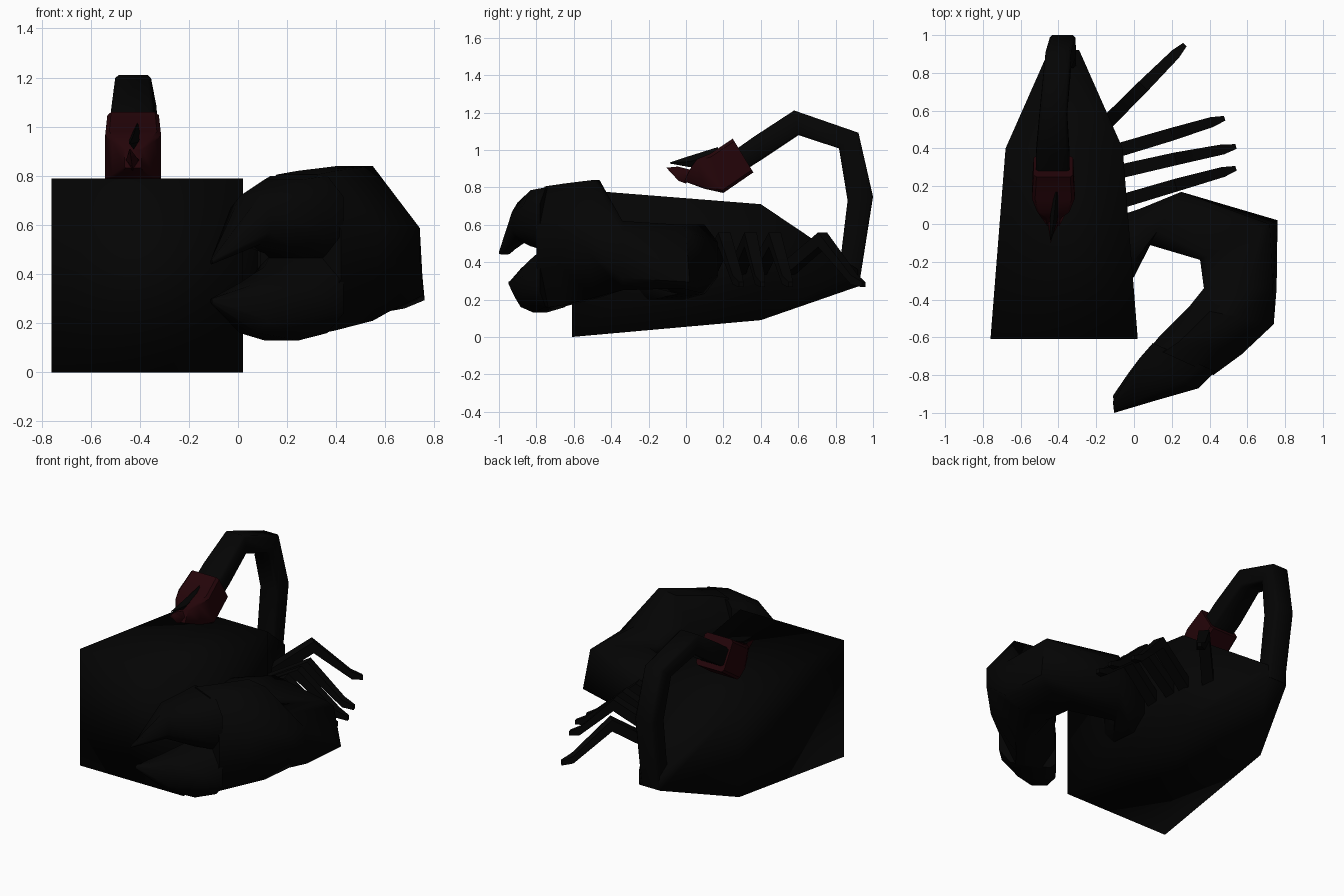
import bpy, bmesh, math
from mathutils import Vector as V


def material(name, col):
    m = bpy.data.materials.new(name)
    m.diffuse_color = (*col, 1)
    return m


BLACK = material("black_shell", (0.0012, 0.0012, 0.0012))
RED = material("dark_red", (0.017, 0.0012, 0.0025))


def loft(name, rings, mat=BLACK, angle=60):
    """Skin a series of equal-sized rings and cap both ends."""
    bm = bmesh.new()
    vs = [[bm.verts.new(p) for p in r] for r in rings]
    n = len(vs[0])
    for a, b in zip(vs, vs[1:]):
        for i in range(n):
            j = (i + 1) % n
            bm.faces.new((a[i], a[j], b[j], b[i]))
    bm.faces.new(vs[0][::-1])
    bm.faces.new(vs[-1])
    bmesh.ops.recalc_face_normals(bm, faces=bm.faces)
    me = bpy.data.meshes.new(name)
    bm.to_mesh(me)
    bm.free()
    me.materials.append(mat)
    ob = bpy.data.objects.new(name, me)
    bpy.context.collection.objects.link(ob)
    bpy.context.view_layer.objects.active = ob
    ob.select_set(True)
    bpy.ops.object.shade_smooth_by_angle(angle=math.radians(angle))
    ob.select_set(False)
    return ob


def ring(c, u, v, n=6, phase=0):
    c, u, v = V(c), V(u), V(v)
    return [c + u * math.cos(t) + v * math.sin(t)
            for t in (phase + 2 * math.pi * i / n for i in range(n))]


def eight(c, u, v, k=0.5, ko=None, kz=None, ku=1):
    """Chamfered box section; ko = top width on the outer side, kz = outer side height,
    ku = reach of the upper outer corner."""
    ko = k if ko is None else ko
    kz = k if kz is None else kz
    pts = [(1, -kz), (ku, kz), (ko, 1), (-k, 1), (-1, k), (-1, -k), (-k, -1), (ko, -1)]
    return [V(c) + V(u) * a + V(v) * b for a, b in pts]


def slab(inner, outer, lo, hi, *ks):
    """Upright eight-sided section between two plan points."""
    c = ((inner[0] + outer[0]) / 2, (inner[1] + outer[1]) / 2, (lo + hi) / 2)
    u = V((outer[0] - inner[0], outer[1] - inner[1], 0)) / 2
    return eight(c, u, (0, 0, (hi - lo) / 2), *ks)


# Body: tapering box
CX = -0.37
loft("body", [[V((CX + s * w, y, z)) for s, z in ((-1, lo), (1, lo), (1, hi), (-1, hi))]
              for y, w, lo, hi in ((-0.61, 0.39, 0, 0.79), (0.40, 0.31, 0.09, 0.71),
                                   (0.92, 0.08, 0.27, 0.36))], angle=180)

# Tail: chamfered tube curling up and forward (x, y, z, half width, depth y, depth z)
loft("tail", [eight((x, y, z), (w, 0, 0), (0, dy, dz), 0.8)
              for x, y, z, w, dy, dz in (
                  (-0.375, 0.87, 0.30, 0.068, 0.055, -0.025),
                  (-0.378, 0.932, 0.74, 0.068, 0.068, 0.01),
                  (-0.40, 0.87, 1.05, 0.068, 0.052, 0.042),
                  (-0.427, 0.59, 1.145, 0.073, -0.012, 0.066),
                  (-0.43, 0.385, 1.01, 0.088, -0.02, 0.062),
                  (-0.43, 0.28, 0.94, 0.088, -0.02, 0.058))])

# Stinger bulb: chunky block narrowing to the front
SX = -0.427
loft("stinger_bulb", [eight((SX, y, z), (w, 0, 0), (0, dy, dz), 0.85)
                      for y, z, w, dy, dz in ((0.305, 0.97, 0.105, -0.055, 0.09),
                                              (0.165, 0.875, 0.114, -0.035, 0.105),
                                              (0.08, 0.872, 0.085, -0.02, 0.080),
                                              (0.01, 0.872, 0.035, 0.02, 0.04))], RED, 40)

# Stinger prongs: upper black, lower red
loft("upper_stinger_prong", [ring((x, y, z), (w, 0, 0), (0, 0, h), 4)
                             for x, y, z, w, h in ((-0.41, 0.17, 0.98, 0.02, 0.035),
                                                   (-0.425, 0.02, 0.938, 0.02, 0.03),
                                                   (-0.44, -0.085, 0.93, 0.003, 0.003))])
loft("lower_stinger_prong", [ring((x, y, z), (w, 0, 0), (0, 0.03, h), 4)
                             for x, y, z, w, h in ((-0.43, 0.03, 0.865, 0.03, 0.045),
                                                   (-0.43, -0.01, 0.865, 0.025, 0.03),
                                                   (-0.44, -0.075, 0.908, 0.003, 0.003))], RED)

# Arm and palm
palm_end = ((0.09, -0.65), (0.42, -0.80))
loft("claw_arm", [slab((-0.06, -0.33), (-0.06, 0.05), 0.20, 0.56),
                  slab((0.00, -0.28), (0.03, 0.08), 0.20, 0.58),
                  slab((0.08, -0.11), (0.25, 0.17), 0.23, 0.60),
                  slab((0.35, -0.19), (0.76, 0.02), 0.26, 0.60, 0.8, 0.6, 0.8, 0.8),
                  slab((0.37, -0.34), (0.755, -0.34), 0.25, 0.62, 0.7, 0.3, 0.65, 0.9),
                  slab((0.29, -0.44), (0.74, -0.53), 0.21, 0.84, 0.5, 0.15, 0.2),
                  slab((0.13, -0.60), (0.57, -0.69), 0.17, 0.82, 0.5, 0.2, 0.3),
                  slab(*palm_end, 0.155, 0.805, 0.6, 0.4, 0.3)])

# Pincers
loft("upper_pincer", [slab((0.10, -0.63), (0.43, -0.78), 0.46, 0.80, 0.8, 0.6, 0.5),
                      slab((0.03, -0.71), (0.34, -0.87), 0.485, 0.785, 0.5, 0.5, 0.45),
                      slab((-0.03, -0.81), (0.13, -0.93), 0.52, 0.72),
                      slab((-0.112, -0.94), (-0.105, -1.0), 0.44, 0.46)])
loft("lower_pincer", [slab((0.10, -0.63), (0.43, -0.78), 0.16, 0.48, 0.8, 0.6, 0.5),
                      slab((0.03, -0.71), (0.34, -0.86), 0.13, 0.43, 0.5, 0.4, 0.3),
                      slab((-0.03, -0.79), (0.12, -0.915), 0.16, 0.365),
                      slab((-0.112, -0.91), (-0.105, -0.95), 0.28, 0.30)])

# Legs: base, raised knee, ankle, toe
for i, (base, knee, foot) in enumerate((
        ((-0.16, 0.52), (0.05, 0.73), (0.27, 0.95)),
        ((-0.12, 0.38), (0.20, 0.475), (0.48, 0.56)),
        ((-0.11, 0.27), (0.22, 0.345), (0.54, 0.41)),
        ((-0.10, 0.11), (0.22, 0.205), (0.54, 0.295)))):
    b, k, f = V((*base, 0.34)), V((*knee, 0.52)), V((*foot, 0.28))
    d = (f - b).to_2d().normalized()
    side = V((-d.y, d.x, 0))
    ankle = f - V((d.x, d.y, 0)) * 0.07 + V((0, 0, 0.025))
    sec = [(b, 0.052, 0.055), (k, 0.048, 0.055), (ankle, 0.038, 0.035), (f, 0.018, 0.02)]
    loft(f"leg_{i + 1}", [ring(p, side * w, (0, 0, h), 4, math.pi / 4) for p, w, h in sec])
